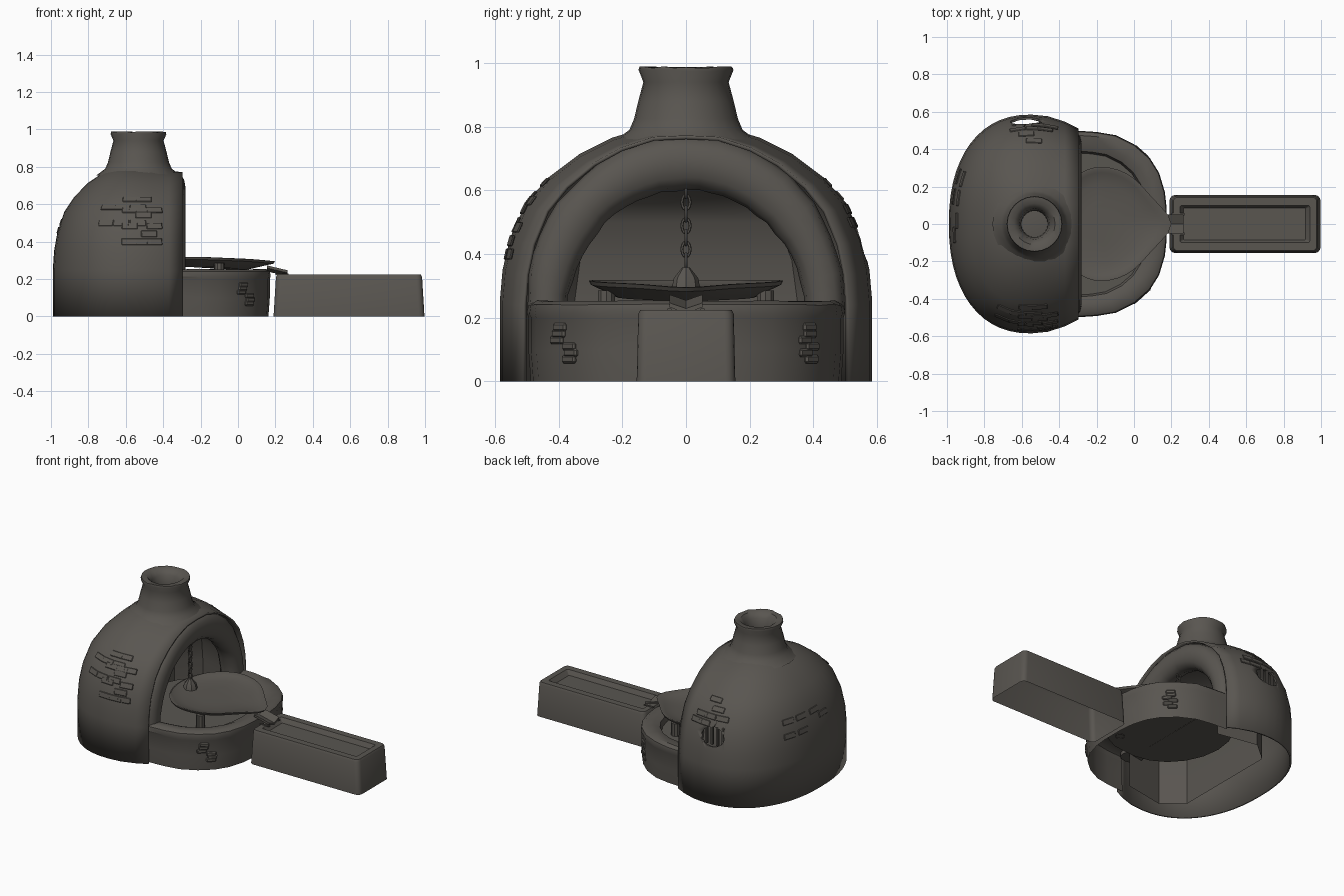
import bpy, bmesh, math, random
from mathutils import Vector, Matrix

random.seed(4)
if "Cube" in bpy.data.objects:
    bpy.data.objects.remove(bpy.data.objects["Cube"])

COLOR = (0.1, 0.092, 0.081, 1)
clay = bpy.data.materials.new("dark_clay")
clay.use_nodes = True
clay.diffuse_color = COLOR
clay.node_tree.nodes["Principled BSDF"].inputs["Base Color"].default_value = COLOR


def finish(name, bm, angle=35):
    bmesh.ops.remove_doubles(bm, verts=bm.verts, dist=0.0005)
    bmesh.ops.recalc_face_normals(bm, faces=bm.faces)
    mesh = bpy.data.meshes.new(name)
    bm.to_mesh(mesh)
    bm.free()
    ob = bpy.data.objects.new(name, mesh)
    bpy.context.collection.objects.link(ob)
    mesh.materials.append(clay)
    bpy.ops.object.select_all(action="DESELECT")
    ob.select_set(True)
    bpy.context.view_layer.objects.active = ob
    bpy.ops.object.shade_smooth_by_angle(angle=math.radians(angle))
    return ob


def loft(name, rings, closed=True, cap_start=False, cap_end=False, angle=35):
    """Skin a list of equally long rings of points."""
    bm = bmesh.new()
    rows = [[bm.verts.new(p) for p in ring] for ring in rings]
    n = len(rows[0])
    for a, b in zip(rows, rows[1:]):
        for i in range(n if closed else n - 1):
            j = (i + 1) % n
            bm.faces.new((a[i], a[j], b[j], b[i]))
    if cap_start:
        bm.faces.new(rows[0])
    if cap_end:
        bm.faces.new(rows[-1])
    return finish(name, bm, angle)


def circle(x, y, z, r, n=24, wobble=0.0):
    return [(x + r * math.cos(t), y + r * math.sin(t), z + random.uniform(-wobble, wobble))
            for t in (math.tau * i / n for i in range(n))]


def mirrored(half):
    return half + [(x, -y) for x, y in reversed(half)]


def add_box(bm, center, size, rot=Matrix(), bevel=0.0):
    part = bmesh.ops.create_cube(bm, size=1)
    mat = Matrix.Translation(center) @ rot.to_4x4() @ Matrix.Diagonal((*size, 1))
    bmesh.ops.transform(bm, matrix=mat, verts=part["verts"])
    if bevel:
        edges = list({e for v in part["verts"] for e in v.link_edges})
        bmesh.ops.bevel(bm, geom=edges, offset=bevel, segments=1, affect="EDGES")


# Dome shell: full oval plan at the back, tapering sides to the open front
CX = -0.55
PROFILE = [(1, 0), (1, 0.25), (0.985, 0.35), (0.945, 0.45), (0.86, 0.56), (0.74, 0.64),
           (0.57, 0.715), (0.4, 0.765), (0.2, 0.8), (0, 0.805)]
FRONT = [(-0.298, 0.875, 0.96), (-0.37, 0.935, 0.965), (-0.46, 0.985, 0.99)]


def power(v):
    return math.copysign(abs(v) ** 0.88, v)


def dome_point(t, s, z):
    """Point on the dome; t runs from the left side over the back, beyond it to the front."""
    c, d = math.cos(t), math.sin(t)
    if d >= 0:
        return Vector((CX - 0.44 * s * power(d), 0.585 * s * power(c), z))
    return Vector((CX - 0.3 * d, math.copysign(0.585 * s * (1 - 0.15 * d * d), c), z))


def dome_ring(s, z):
    side = [(x, 0.585 * w * s, z * (k if z > 0 else 1)) for x, w, k in FRONT]
    back = [dome_point(math.pi * i / 28, s, z) for i in range(29)]
    return side + back + [(x, -y, h) for x, y, h in reversed(side)]


def scale_at(z):
    for (s0, z0), (s1, z1) in zip(PROFILE, PROFILE[1:]):
        if z0 <= z <= z1:
            return s0 + (s1 - s0) * (z - z0) / (z1 - z0)


dome = loft("dome", [dome_ring(s, z) for s, z in PROFILE], closed=False)
shell = dome.modifiers.new("thickness", "SOLIDIFY")
shell.thickness = 0.012
shell.offset = -1

# Firing chamber: angular inner lining with a flat back wall
CHAMBER = mirrored([(-0.31, 0.41), (-0.58, 0.46), (-0.71, 0.35)])
VAULT = [(1, 0), (1, 0.25), (0.95, 0.38), (0.82, 0.5), (0.62, 0.58), (0.35, 0.63), (0, 0.65)]
loft("firing_chamber", [[(-0.31 + (x + 0.31) * k ** 0.6, y * k, z) for x, y in CHAMBER]
                        for k, z in VAULT], closed=False, angle=40)

# Broken vent with upright bars on the left side
VENT = Vector((-0.58, 0.54, 0.43))
bm = bmesh.new()
bmesh.ops.create_uvsphere(bm, u_segments=9, v_segments=6, radius=1,
                          matrix=Matrix.Translation(VENT) @ Matrix.Diagonal((0.085, 0.13, 0.06, 1)))
cutter = finish("vent_cutter", bm)
cutter.hide_render = True
cutter.hide_viewport = True
cut = dome.modifiers.new("vent", "BOOLEAN")
cut.object = cutter
cut.solver = "EXACT"
bm = bmesh.new()
for i in range(4):
    add_box(bm, VENT + Vector((0.04 * (i - 1.5), -0.015, 0)), (0.018, 0.018, 0.13), bevel=0.004)
finish("vent_bars", bm)

# Chimney with flared lip and sunken flue
STACK = [(0.225, 0.755), (0.178, 0.79), (0.163, 0.825), (0.15, 0.88), (0.134, 0.94), (0.149, 0.976),
         (0.146, 0.987), (0.11, 0.985), (0.082, 0.955), (0.072, 0.9), (0.07, 0.79)]
loft("chimney", [circle(-0.532, 0, z, r, wobble=0.003 if z > 0.95 else 0) for r, z in STACK],
     cap_end=True, angle=45)

# Lumpy clay arch around the mouth, thicker at the crown
rings = []
for i in range(29):
    t = math.pi * i / 28
    c, s = math.cos(t), math.sin(t)
    r = 0.062 + 0.024 * s + random.uniform(-0.004, 0.004)
    mid = Vector((-0.35, 0.436 * c, 0.225 + 0.462 * s))
    out = Vector((0, c, s))
    rings.append([mid + out * r * power(math.cos(a)) + Vector((0.07 * power(math.sin(a)), 0, 0))
                  for a in (math.tau * k / 12 for k in range(12))])
loft("mouth_arch", rings, cap_start=True, cap_end=True, angle=50)

# Hearth platform with rounded rim and sunken floor
HEARTH = mirrored([(-0.32, 0.495), (-0.2, 0.487), (-0.1, 0.47), (0, 0.42), (0.08, 0.35), (0.13, 0.27),
                   (0.16, 0.17), (0.17, 0.08)])
LEVELS = [(0.985, 0), (1, 0.1), (1, 0.2), (1.01, 0.215), (1, 0.24), (0.96, 0.253), (0.86, 0.25),
          (0.79, 0.235), (0.77, 0.2)]
loft("hearth_platform", [[(-0.32 + (x + 0.32) * k, y * k, z + random.uniform(-0.003, 0.003) * (z > 0))
                          for x, y in HEARTH] for k, z in LEVELS], closed=False, cap_end=True)

# Hearth floor reaching back into the chamber
bm = bmesh.new()
bm.faces.new([bm.verts.new((-0.32 - 0.34 * math.sin(t), 0.382 * math.cos(t), 0.2))
              for t in (math.pi * i / 10 for i in range(11))])
finish("hearth_floor", bm)


# Shallow pouring tray, drawn out to a spout at the front
def tray_ring(k, z, tip):
    pts = []
    for i in range(40):
        t = math.tau * i / 40
        c, s = math.cos(t), math.sin(t)
        spout = tip * max(0, c) ** 14
        pts.append((-0.175 + k * (0.29 if c > 0 else 0.25) * c + spout, 0.305 * k * s,
                    z - 0.12 * spout - 0.012 * max(0, c)))
    return pts


TRAY = [(0.4, 0.264, 0), (0.72, 0.266, 0.02), (0.98, 0.304, 0.08), (1, 0.317, 0.085),
        (0.97, 0.318, 0.08), (0.9, 0.308, 0.05), (0.7, 0.296, 0.02), (0.4, 0.293, 0)]
loft("pouring_tray", [tray_ring(*level) for level in TRAY], cap_start=True, cap_end=True)
for side in (-1, 1):
    loft("tray_post", [circle(-0.1, side * 0.25, z, 0.028, 10) for z in (0.195, 0.285)], cap_end=True)

# Hanger and chain from the arch to the tray
loft("chain_hanger", [circle(-0.35, 0, z, r, 8) for r, z in
                      [(0.045, 0.29), (0.038, 0.325), (0.012, 0.358)]], cap_end=True)
AXES = (Vector((1, 0, 0)), Vector((0, 1, 0)))
for i in range(7):
    side, across = AXES[i % 2], AXES[1 - i % 2]
    rings = []
    for j in range(12):
        t = math.tau * j / 12
        out = side * math.cos(t) + Vector((0, 0, math.sin(t)))
        mid = Vector((-0.35, 0, 0.378 + 0.037 * i)) + side * 0.013 * math.cos(t) + Vector((0, 0, 0.023 * math.sin(t)))
        rings.append([mid + (out * math.cos(q) + across * math.sin(q)) * 0.005
                      for q in (math.tau * k / 6 for k in range(6))])
    loft("chain_link", rings + [rings[0]])

# Bent chute between tray and trough
SECTION = ((-0.052, 0), (0, -0.018), (0.052, 0), (0.052, -0.014), (0, -0.032), (-0.052, -0.014))
loft("chute", [[(x, y, z + d) for y, d in SECTION] for x, z in ((0.155, 0.273), (0.265, 0.247))],
     cap_start=True, cap_end=True)


# Tapered trough, open underneath, with a recessed mould bed
def rounded(x0, x1, w, r, z):
    pts = []
    for cx, cy, a in ((x1 - r, w - r, 0), (x0 + r, w - r, 1), (x0 + r, r - w, 2), (x1 - r, r - w, 3)):
        for i in range(5):
            t = (a + i / 4) * math.pi / 2
            pts.append((cx + r * math.cos(t), cy + r * math.sin(t), z))
    return pts


BLOCK = [(0.19, 0.997, 0.155, 0.03, 0), (0.203, 0.984, 0.15, 0.03, 0.212), (0.21, 0.977, 0.143, 0.025, 0.225),
         (0.245, 0.94, 0.1, 0.012, 0.225), (0.265, 0.917, 0.085, 0.004, 0.195)]
loft("trough", [rounded(*level) for level in BLOCK], cap_end=True)
bm = bmesh.new()
for y in (-0.052, 0.052):
    add_box(bm, (0.235, y, 0.226), (0.07, 0.012, 0.006))
finish("trough_inlet", bm)

# Worn bricks barely showing through the clay
bm = bmesh.new()
PATCHES = [(-0.15, 0.5, 4), (math.pi + 0.15, 0.4, 5), (math.pi - 0.15, 0.5, 4), (1.35, 0.42, 3)]
for t0, z0, rows in PATCHES:
    for r in range(rows):
        for c in range(3):
            if random.random() < 0.3:
                continue
            t = t0 + (c - 1 + 0.5 * (r % 2)) * 0.2
            z = z0 + r * 0.042
            p = dome_point(t, scale_at(z), z)
            du = (dome_point(t + 0.02, scale_at(z), z) - dome_point(t - 0.02, scale_at(z), z)).normalized()
            dv = dome_point(t, scale_at(z + 0.02), z + 0.02) - dome_point(t, scale_at(z - 0.02), z - 0.02)
            n = du.cross(dv).normalized()
            add_box(bm, p, (0.085, 0.036, 0.007), Matrix((du, n.cross(du), n)).transposed(), 0.003)
for side in (-1, 1):
    for i in range(6):
        x = 0.045 + random.uniform(-0.03, 0.03)
        add_box(bm, (x, side * (0.42 - x * 0.9), 0.07 + 0.02 * i), (0.06, 0.018, 0.026),
                Matrix.Rotation(-side * 0.72, 3, "Z"), 0.006)
finish("exposed_bricks", bm)
